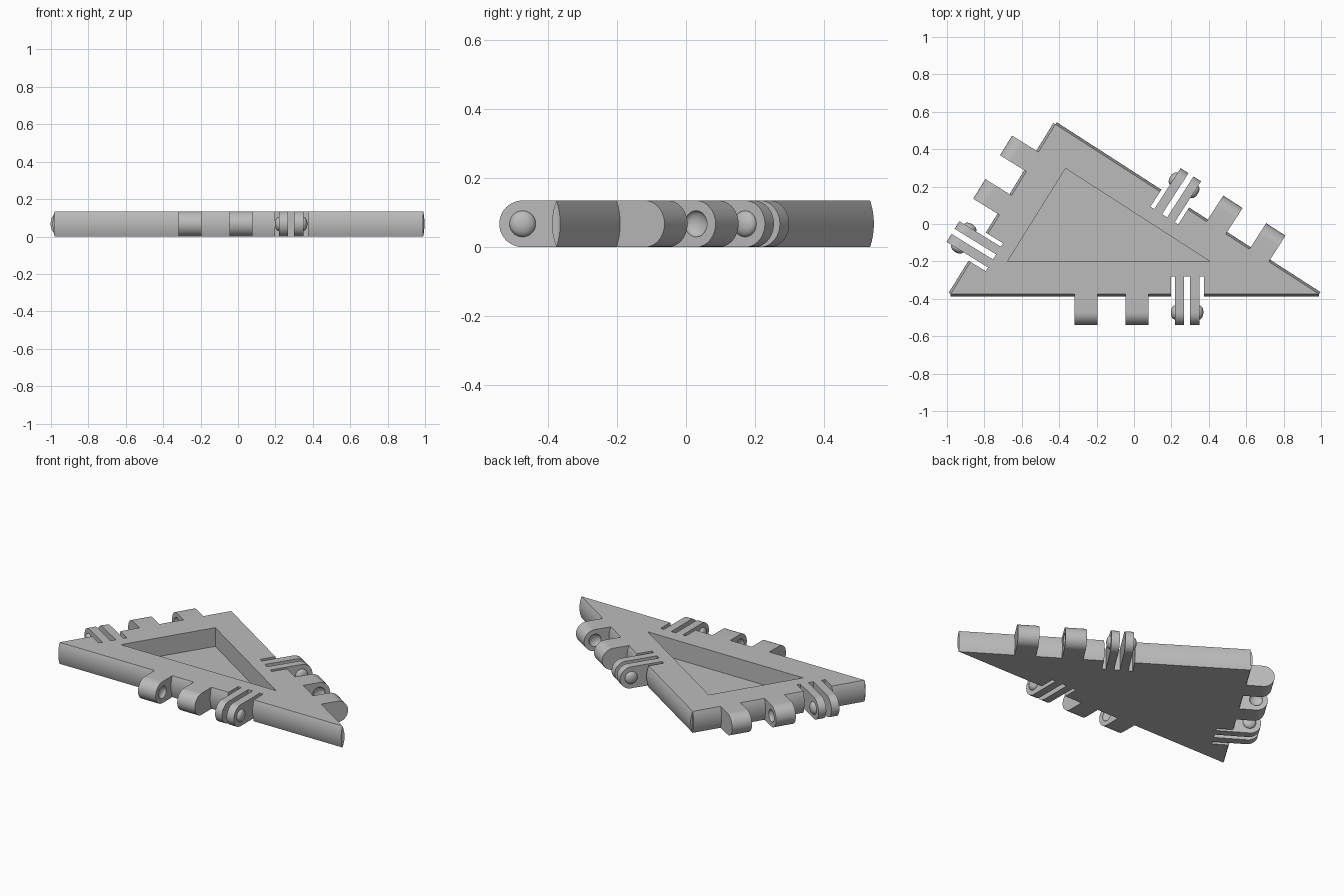
import bpy
import bmesh
import math
from mathutils import Matrix, Vector

if "Cube" in bpy.data.objects:
    bpy.data.objects.remove(bpy.data.objects["Cube"])

H = 0.135                 # plate thickness
R = H / 2                 # knuckle radius
PIVOT = -0.098            # hinge axis, outward from the edge
FLOOR = 0.017

grey = bpy.data.materials.new("light_grey")
grey.use_nodes = True
grey.diffuse_color = (0.5, 0.5, 0.5, 1)
grey.node_tree.nodes["Principled BSDF"].inputs["Base Color"].default_value = (0.5, 0.5, 0.5, 1)


def add_prism(bm, outline, offset):
    """Extrude a closed 3D outline by an offset vector."""
    face = bm.faces.new([bm.verts.new(p) for p in outline])
    top = bmesh.ops.extrude_face_region(bm, geom=[face])["geom"]
    bmesh.ops.translate(bm, vec=offset, verts=[v for v in top if isinstance(v, bmesh.types.BMVert)])


def finish(name, bm, matrix=Matrix(), smooth=True, cutter=None, hidden=False):
    bmesh.ops.recalc_face_normals(bm, faces=bm.faces)
    mesh = bpy.data.meshes.new(name)
    bm.to_mesh(mesh)
    bm.free()
    obj = bpy.data.objects.new(name, mesh)
    bpy.context.collection.objects.link(obj)
    obj.matrix_world = matrix
    mesh.materials.append(grey)
    if hidden:
        obj.hide_render = True
        obj.hide_set(True)
        return obj
    if cutter:
        mod = obj.modifiers.new("cut", "BOOLEAN")
        mod.operation = "DIFFERENCE"
        mod.solver = "EXACT"
        mod.object = cutter
    if smooth:
        bpy.ops.object.select_all(action="DESELECT")
        obj.select_set(True)
        bpy.context.view_layer.objects.active = obj
        bpy.ops.object.shade_smooth_by_angle(angle=math.radians(30))
    return obj


def along_x(bm, profile, x0, x1):
    add_prism(bm, [(x0, y, z) for y, z in profile], (x1 - x0, 0, 0))


def lug_profile():
    """Straight root with a half-round tip about the hinge axis."""
    tip = [(PIVOT - R * math.sin(a), R + R * math.cos(a))
           for a in (math.pi * i / 24 for i in range(25))]
    return [(0.004, H)] + tip + [(0.004, 0)]


def dome(bm, x):
    """Flattened ball on the hinge axis."""
    place = Matrix.Translation((x, PIVOT, R)) @ Matrix.Diagonal((0.022, 0.038, 0.038, 1))
    bmesh.ops.create_uvsphere(bm, u_segments=32, v_segments=16, radius=1, matrix=place)


# Frame of each edge: x along it, y inward; hinge sets are shifted from its middle
corners = [Vector((-0.98, -0.375, 0)), Vector((0.99, -0.375, 0)), Vector((-0.42, 0.533, 0))]
shifts = [-0.005, -0.2, -0.042]
edges = []
for i, name in enumerate(("front", "back_left", "back_right")):
    a, b = corners[i], corners[(i + 1) % 3]
    angle = math.atan2(b.y - a.y, b.x - a.x)
    frame = Matrix.Translation((a + b) / 2) @ Matrix.Rotation(angle, 4, "Z")
    edges.append((name, frame, (b - a).length, frame @ Matrix.Translation((shifts[i], 0, 0))))

# Cutter: three flex slots per edge and the triangular recess
bm = bmesh.new()
for name, frame, length, hinge in edges:
    for x0, x1 in ((0.197, 0.219), (0.267, 0.299), (0.349, 0.373)):
        rect = [(x0, -0.05), (x1, -0.05), (x1, 0.095), (x0, 0.095)]
        add_prism(bm, [hinge @ Vector((x, y, -0.05)) for x, y in rect], (0, 0, H + 0.1))
recess = [(-0.676, -0.2), (0.406, -0.2), (-0.366, 0.297)]
add_prism(bm, [(x, y, FLOOR) for x, y in recess], (0, 0, H))
cutter = finish("slot_cutter", bm, hidden=True)

# Triangular plate
bm = bmesh.new()
add_prism(bm, corners, (0, 0, H))
finish("triangle_plate", bm, smooth=False, cutter=cutter)

for name, frame, length, hinge in edges:
    # Slightly bulging edge strip
    bm = bmesh.new()
    bulge = [(-0.013 * (1 - t * t), R + R * t) for t in (i / 8 - 1 for i in range(17))]
    along_x(bm, bulge, -length / 2, length / 2)
    finish(name + "_edge_strip", bm, frame, cutter=cutter)

    # Two solid knuckles with sockets facing each other
    for part, x0, x1, socket in (("outer", -0.318, -0.195, -0.195), ("inner", -0.045, 0.078, -0.045)):
        bm = bmesh.new()
        dome(bm, socket)
        ball = finish(f"{name}_{part}_socket_cutter", bm, hinge, hidden=True)
        bm = bmesh.new()
        along_x(bm, lug_profile(), x0, x1)
        finish(f"{name}_{part}_knuckle", bm, hinge, cutter=ball)

    # Flexible fork prongs with snap domes on the outside
    for part, x0, x1, x in (("first", 0.219, 0.267, 0.219), ("second", 0.299, 0.349, 0.349)):
        bm = bmesh.new()
        along_x(bm, lug_profile(), x0, x1)
        finish(f"{name}_{part}_prong", bm, hinge)
        bm = bmesh.new()
        dome(bm, x)
        finish(f"{name}_{part}_snap_dome", bm, hinge)
